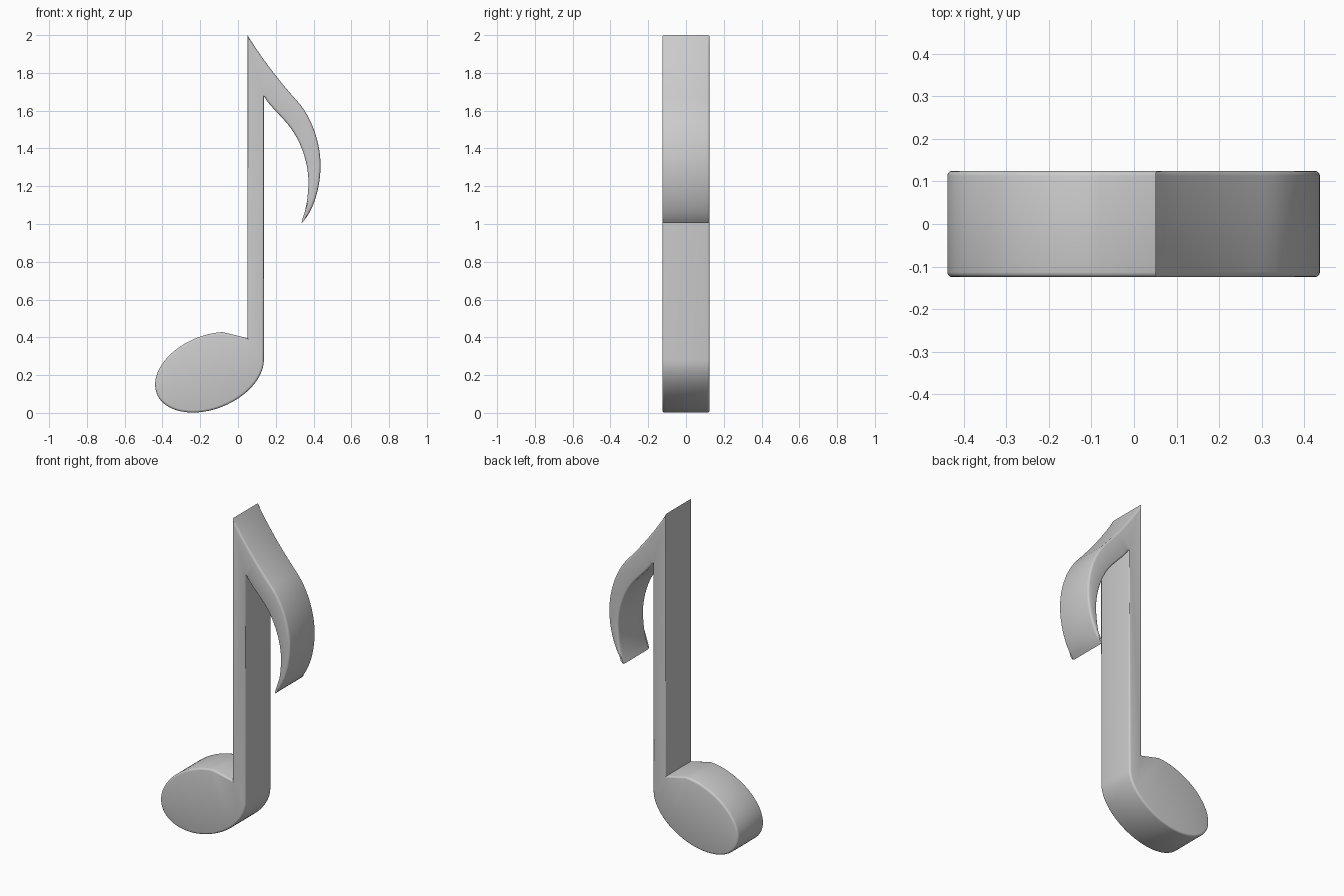
import bpy, bmesh
from math import sin, cos, radians
from mathutils import Vector
from mathutils.geometry import interpolate_bezier

if "Cube" in bpy.data.objects:
    bpy.data.objects.remove(bpy.data.objects["Cube"])

HALF, ROUND = 0.125, 0.012

def bez(a, b, c, d, n=12):
    """Sampled curve from a to d, without its last point."""
    return [p.to_2d() for p in interpolate_bezier(*[Vector((*q, 0)) for q in (a, b, c, d)], n)][:-1]

# note head: slanted ellipse, from the stem's right side round to its left side
head = []
N = 56
for i in range(N + 1):
    t = -radians(284 * i / N)
    head.append(Vector((-0.151 + 0.288 * cos(t), 0.215 + 0.065 * cos(t) + 0.203 * sin(t))))
head[0].y += 0.0
outline = head + [Vector((0.05, 0.395))]

# stem left side, then flag outer and inner edges
outline += bez((0.05, 2.0), (0.13, 1.87), (0.22, 1.755), (0.31, 1.655))
outline += bez((0.31, 1.655), (0.39, 1.57), (0.437, 1.43), (0.437, 1.31))
outline += bez((0.437, 1.31), (0.437, 1.18), (0.392, 1.055), (0.336, 1.005))
outline += bez((0.336, 1.005), (0.362, 1.08), (0.373, 1.15), (0.373, 1.235))
outline += bez((0.373, 1.235), (0.368, 1.35), (0.32, 1.475), (0.235, 1.56))
outline += bez((0.235, 1.56), (0.20, 1.60), (0.155, 1.64), (0.137, 1.68))
outline.append(Vector((0.137, 1.675)))

# remove near-coincident points
pts = []
for p in outline:
    if not pts or (p - pts[-1]).length > 0.006:
        pts.append(p)

# solid slab with rounded front and back rims
bm = bmesh.new()
h = HALF - ROUND
front = [bm.verts.new((p.x, -h, p.y)) for p in pts]
back = [bm.verts.new((p.x, h, p.y)) for p in pts]
caps = [bm.faces.new(front), bm.faces.new(back[::-1])]
n = len(pts)
for i in range(n):
    j = (i + 1) % n
    bm.faces.new((front[i], front[j], back[j], back[i]))
bmesh.ops.recalc_face_normals(bm, faces=bm.faces)
for k in range(3):
    a, b = radians(30 * k), radians(30 * (k + 1))
    bmesh.ops.inset_individual(bm, faces=caps, thickness=ROUND * (cos(a) - cos(b)),
                               depth=ROUND * (sin(b) - sin(a)), use_even_offset=False)
bmesh.ops.triangulate(bm, faces=caps)

mesh = bpy.data.meshes.new("music_note")
bm.to_mesh(mesh)
bm.free()
note = bpy.data.objects.new("music_note", mesh)
bpy.context.collection.objects.link(note)
bpy.context.view_layer.objects.active = note
note.select_set(True)
bpy.ops.object.shade_smooth_by_angle(angle=radians(35))
